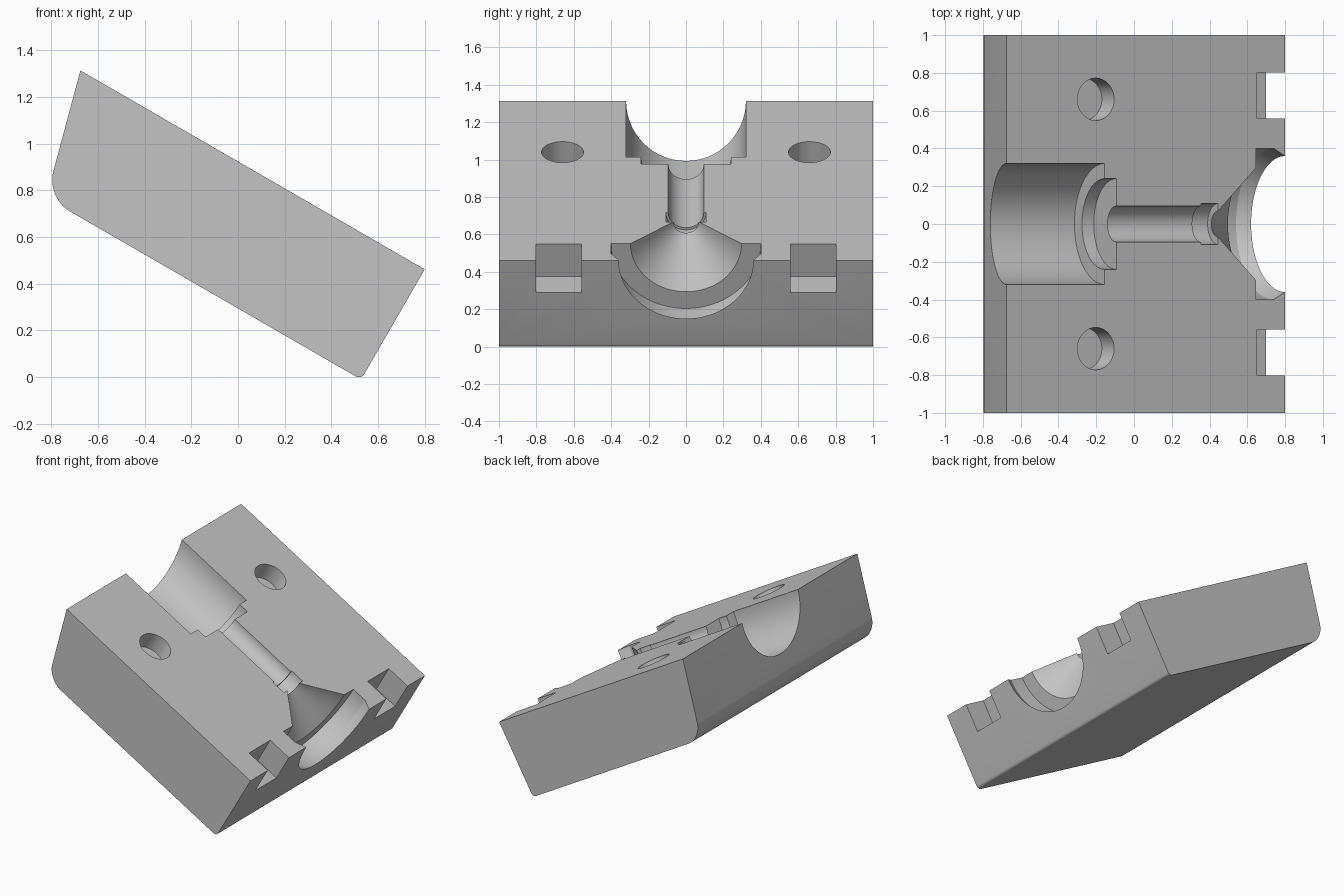
import bpy, bmesh, math
from mathutils import Matrix

if "Cube" in bpy.data.objects:
    bpy.data.objects.remove(bpy.data.objects["Cube"])

GREY = (0.55, 0.55, 0.55, 1)
mat = bpy.data.materials.new("plain_grey")
mat.use_nodes = True
mat.diffuse_color = GREY
mat.node_tree.nodes["Principled BSDF"].inputs["Base Color"].default_value = GREY

LENGTH, DEPTH = 1.703, 0.545


def make_object(name, bm):
    bmesh.ops.recalc_face_normals(bm, faces=bm.faces)
    mesh = bpy.data.meshes.new(name)
    bm.to_mesh(mesh)
    bm.free()
    mesh.materials.append(mat)
    obj = bpy.data.objects.new(name, mesh)
    bpy.context.collection.objects.link(obj)
    return obj


def lathe(name, profile, steps=96):
    """Revolve (position, radius) points about the x axis."""
    bm = bmesh.new()
    verts = [bm.verts.new((x, 0, r)) for x, r in profile]
    edges = [bm.edges.new(pair) for pair in zip(verts, verts[1:])]
    bmesh.ops.rotate(bm, verts=verts, cent=(0, 0, 0),
                     matrix=Matrix.Rotation(math.pi / steps, 3, 'X'))
    bmesh.ops.spin(bm, geom=verts + edges, cent=(0, 0, 0), axis=(1, 0, 0),
                   angle=math.tau, steps=steps)
    bmesh.ops.remove_doubles(bm, verts=bm.verts, dist=1e-5)
    return make_object(name, bm)


# Block: side profile extruded across, with rounded lower edges
bm = bmesh.new()
slant = DEPTH * math.tan(math.radians(15))
outline = [(0, 0), (LENGTH, 0), (LENGTH, -DEPTH), (slant, -DEPTH)]
face = bm.faces.new([bm.verts.new((x, -1, z)) for x, z in outline])
out = bmesh.ops.extrude_face_region(bm, geom=[face])
bmesh.ops.translate(bm, vec=(0, 2, 0),
                    verts=[v for v in out["geom"] if isinstance(v, bmesh.types.BMVert)])
bmesh.ops.recalc_face_normals(bm, faces=bm.faces)
for x_pos, offset, segments in ((slant, 0.115, 14), (LENGTH, 0.027, 6)):
    edge = [e for e in bm.edges
            if all(abs(v.co.x - x_pos) < 1e-3 and v.co.z < -0.5 for v in e.verts)]
    bmesh.ops.bevel(bm, geom=edge, offset=offset, segments=segments,
                    profile=0.5, affect='EDGES')
block = make_object("mould_block", bm)

# Stepped channel with a conical mouth and undercut groove
cutters = [lathe("channel_cutter", [
    (-0.3, 0), (-0.3, 0.32), (0.6, 0.32), (0.6, 0.24), (0.672, 0.24),
    (0.672, 0.095), (1.19, 0.095), (1.19, 0.108), (1.292, 0.108),
    (1.292, 0.068), (1.525, 0.297), (1.525, 0.4), (1.634, 0.4),
    (1.803, 0.302), (1.803, 0)])]

# Locating holes and end notches on both sides
for side, sign in (("left", 1), ("right", -1)):
    bm = bmesh.new()
    bmesh.ops.create_cone(bm, cap_ends=True, segments=64, radius1=0.112,
                          radius2=0.112, depth=0.26,
                          matrix=Matrix.Translation((0.546, sign * 0.66, 0)))
    cutters.append(make_object(side + "_hole_cutter", bm))
    bm = bmesh.new()
    bmesh.ops.create_cube(bm, size=1, matrix=Matrix.Translation((1.73, sign * 0.68, 0))
                          @ Matrix.Diagonal((0.4, 0.242, 0.4, 1)))
    cutters.append(make_object(side + "_notch_cutter", bm))

# Cut the block, then drop the cutters
bpy.ops.object.select_all(action='DESELECT')
bpy.context.view_layer.objects.active = block
block.select_set(True)
for cutter in cutters:
    mod = block.modifiers.new(cutter.name, 'BOOLEAN')
    mod.operation = 'DIFFERENCE'
    mod.solver = 'EXACT'
    mod.object = cutter
    bpy.ops.object.modifier_apply(modifier=mod.name)
    bpy.data.objects.remove(cutter)

# Tilt the block into its pose
block.data.transform(Matrix.Translation((-0.675, 0, 1.313))
                     @ Matrix.Rotation(math.radians(30), 4, 'Y'))
bpy.ops.object.shade_smooth_by_angle(angle=math.radians(20))
